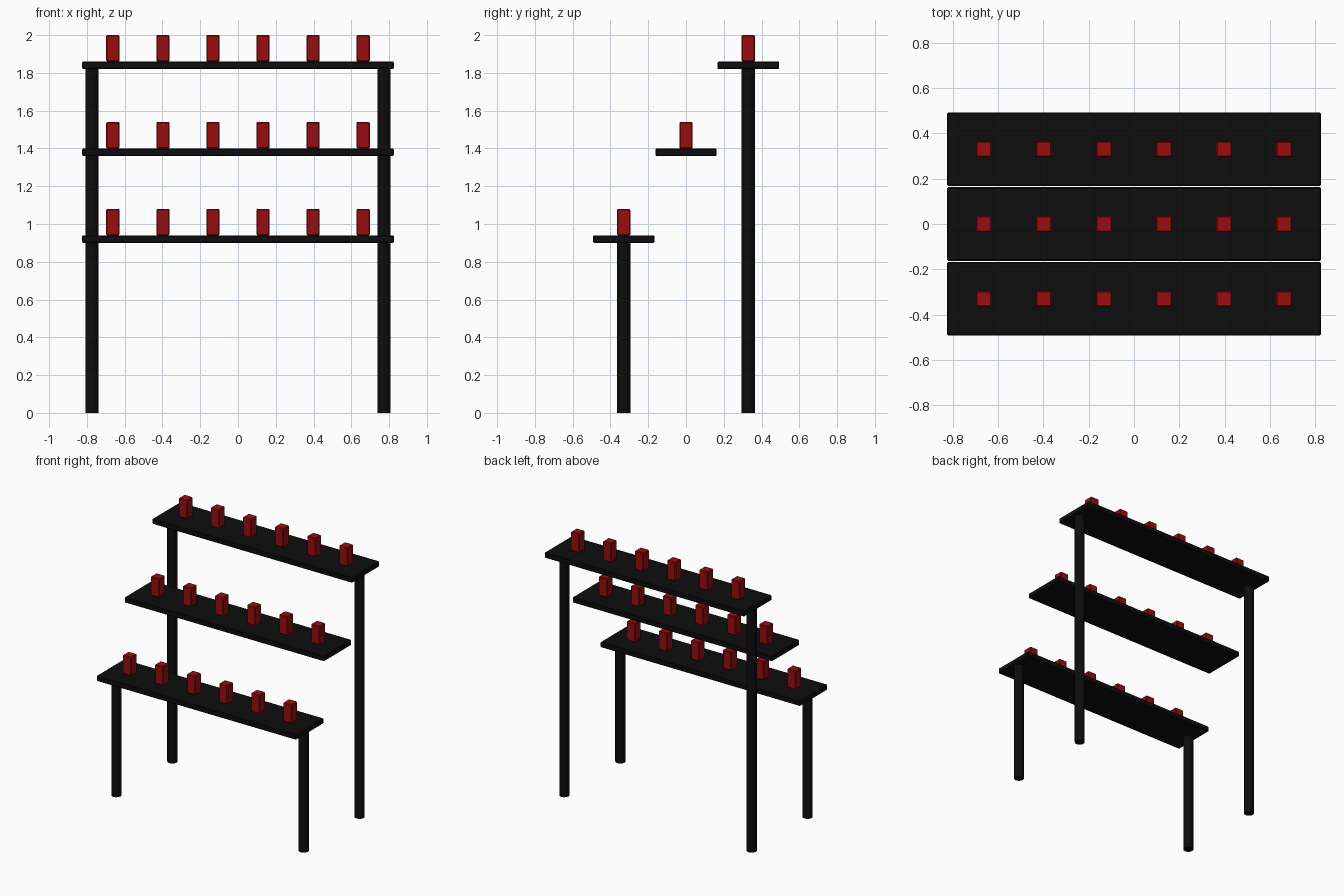
import bpy, bmesh, math
from mathutils import Matrix

if "Cube" in bpy.data.objects:
    bpy.data.objects.remove(bpy.data.objects["Cube"])


def material(name, rgb):
    m = bpy.data.materials.new(name)
    m.diffuse_color = (*rgb, 1)
    m.use_nodes = True
    m.node_tree.nodes["Principled BSDF"].inputs["Base Color"].default_value = m.diffuse_color
    return m


BLACK = material("matte black", (0.004, 0.004, 0.004))
RED = material("deep red", (0.32, 0.004, 0.005))


def finish(bm, name, mat, loc):
    me = bpy.data.meshes.new(name)
    bm.to_mesh(me)
    bm.free()
    me.materials.append(mat)
    ob = bpy.data.objects.new(name, me)
    ob.location = loc
    bpy.context.collection.objects.link(ob)
    return ob


def box(name, size, loc, mat, bevel):
    bm = bmesh.new()
    bmesh.ops.create_cube(bm, size=1, matrix=Matrix.Diagonal((*size, 1)))
    bmesh.ops.bevel(bm, geom=bm.edges[:], offset=bevel, segments=1, affect='EDGES')
    return finish(bm, name, mat, loc)


def leg(name, x, y, height):
    bm = bmesh.new()
    bmesh.ops.create_cone(bm, cap_ends=True, segments=12, radius1=0.035,
                          radius2=0.035, depth=height)
    return finish(bm, name, BLACK, (x, y, height / 2))


# Three stepped shelves, each with a row of six red blocks
TIERS = [("front", -0.33, 0.90), ("middle", 0.0, 1.36), ("back", 0.33, 1.82)]
for tier, y, z in TIERS:
    box(tier + "_shelf", (1.65, 0.325, 0.04), (0, y, z + 0.02), BLACK, 0.005)
    for i in range(6):
        x = (i - 2.5) * 0.265
        box(f"{tier}_block_{i + 1}", (0.07, 0.07, 0.14), (x, y, z + 0.11), RED, 0.005)

# Round legs under the front and back shelves
for tier, y, z in (TIERS[0], TIERS[2]):
    for side, sx in (("left", -1), ("right", 1)):
        leg(f"{tier}_{side}_leg", sx * 0.773, y, z + 0.005)
